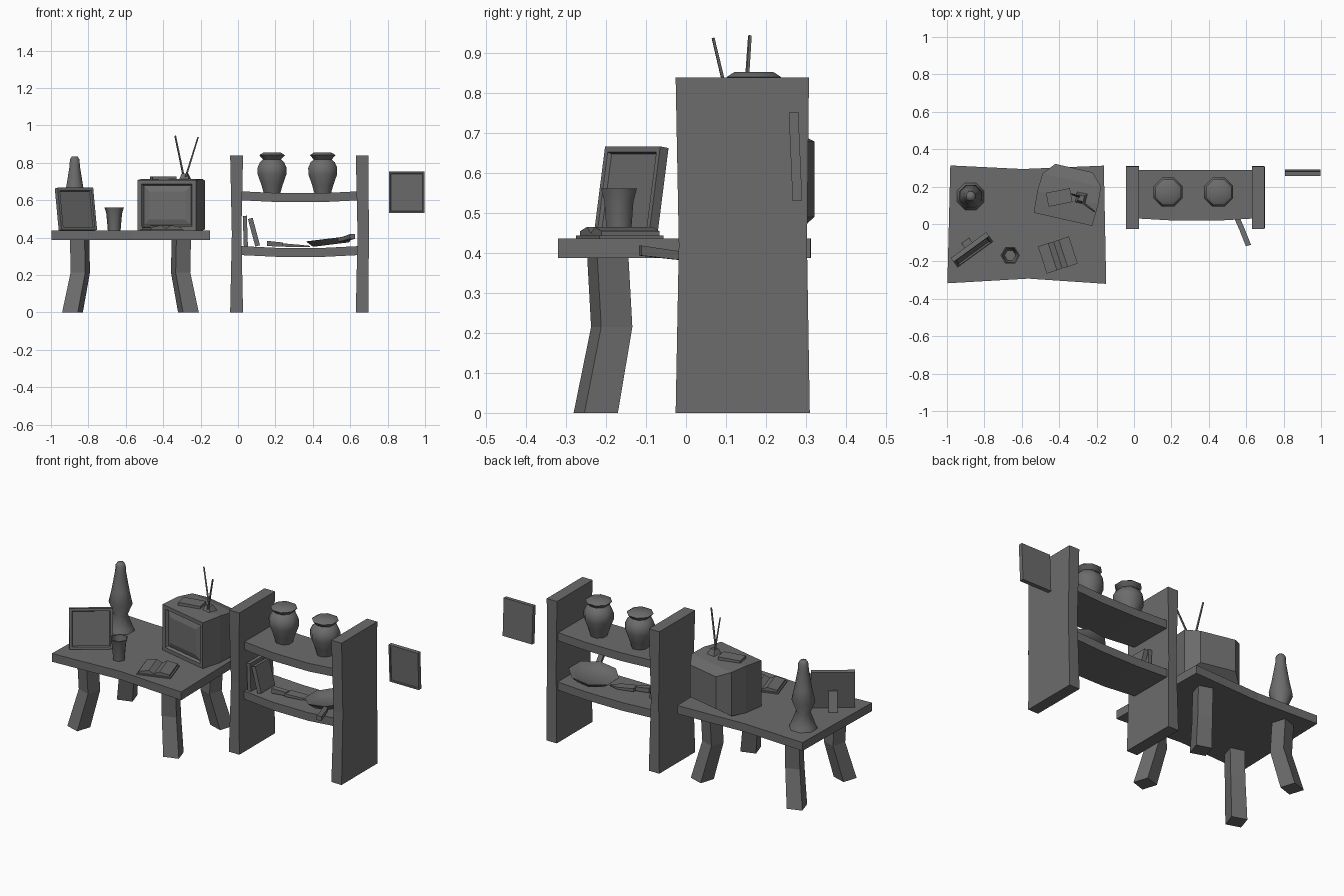
import bpy, bmesh
from math import sin, cos, pi, radians
from mathutils import Matrix, Vector

if "Cube" in bpy.data.objects:
    bpy.data.objects.remove(bpy.data.objects["Cube"])

dark = bpy.data.materials.new("dark_grey")
dark.diffuse_color = (0.15, 0.15, 0.15, 1)
dark.use_nodes = True
dark.node_tree.nodes["Principled BSDF"].inputs["Base Color"].default_value = dark.diffuse_color


def place(loc, rz=0, rx=0, ry=0):
    return (Matrix.Translation(loc) @ Matrix.Rotation(radians(rz), 4, 'Z')
            @ Matrix.Rotation(radians(ry), 4, 'Y') @ Matrix.Rotation(radians(rx), 4, 'X'))


def loft(name, rings, m=Matrix(), insets=None, smooth=0):
    """Skin a list of equal-length rings, cap the ends, optionally inset the face looking a given way."""
    bm = bmesh.new()
    vs = [[bm.verts.new(p) for p in r] for r in rings]
    n = len(rings[0])
    for a, b in zip(vs, vs[1:]):
        for i in range(n):
            bm.faces.new((a[i], a[(i + 1) % n], b[(i + 1) % n], b[i]))
    bm.faces.new(vs[0][::-1])
    bm.faces.new(vs[-1])
    bmesh.ops.recalc_face_normals(bm, faces=bm.faces)
    if insets:
        look, steps = insets
        face = max(bm.faces, key=lambda f: f.normal.dot(Vector(look)))
        for thick, depth in steps:
            bmesh.ops.inset_region(bm, faces=[face], thickness=thick, use_even_offset=True)
            for v in face.verts:
                v.co += Vector(look) * depth
    bm.transform(m)
    me = bpy.data.meshes.new(name)
    bm.to_mesh(me)
    bm.free()
    me.materials.append(dark)
    ob = bpy.data.objects.new(name, me)
    bpy.context.collection.objects.link(ob)
    if smooth:
        bpy.ops.object.select_all(action='DESELECT')
        ob.select_set(True)
        bpy.context.view_layer.objects.active = ob
        bpy.ops.object.shade_smooth_by_angle(angle=radians(smooth))
    return ob


def rect_z(x0, x1, y0, y1, z):
    return [(x0, y0, z), (x1, y0, z), (x1, y1, z), (x0, y1, z)]


def rect_x(x, y0, y1, z0, z1):
    return [(x, y0, z0), (x, y1, z0), (x, y1, z1), (x, y0, z1)]


def rect_y(y, x0, x1, z0, z1):
    return [(x0, y, z0), (x1, y, z0), (x1, y, z1), (x0, y, z1)]


def box(name, sx, sy, sz, m, insets=None):
    """Box standing on its local z = 0."""
    return loft(name, [rect_z(-sx / 2, sx / 2, -sy / 2, sy / 2, z) for z in (0, sz)], m, insets)


def lathe(name, profile, n, m, turn=0.0):
    """Turned part, smooth round the body with sharp rims."""
    return loft(name, [[(r * cos(2 * pi * (i + turn) / n), r * sin(2 * pi * (i + turn) / n), z)
                        for i in range(n)] for r, z in profile], m, smooth=62)


def rod(name, a, b, r, n=4):
    a, b = Vector(a), Vector(b)
    m = Matrix.Translation(a) @ (b - a).to_track_quat('Z', 'Y').to_matrix().to_4x4()
    return lathe(name, [(r, 0), (r * 0.8, (b - a).length)], n, m)


# Table top with slightly pinched long sides and a skewed outline
loft("table_top", [[(x + s * y, y, z) for x, y, z in rect_x(x, y0, y1, 0.388, 0.437)]
                   for x, y0, y1, s in ((-0.99, -0.317, 0.313, 0.025), (-0.58, -0.292, 0.294, -0.05),
                                        (-0.155, -0.32, 0.312, -0.02))])

# Four crooked legs, mirrored about the table centre
for sx in (-1, 1):
    for sy in (-1, 1):
        rings = []
        for ox, oy, h, z in ((0.272, 0.196, 0.041, 0.395), (0.268, 0.186, 0.041, 0.215), (0.31, 0.226, 0.044, 0)):
            c = Vector((-0.575 + sx * ox, sy * oy, z))
            rings.append([c + Matrix.Rotation(radians(18) * -sx * sy, 3, 'Z') @ Vector(p)
                          for p in rect_z(-h, h, -h, h, 0)])
        loft("table_leg", rings)

# Shelf unit: two waisted side panels and two sagging boards
for name, ends, mid in (("shelf_side_left", (-0.042, 0.027), (-0.033, 0.018)),
                        ("shelf_side_right", (0.63, 0.697), (0.639, 0.70))):
    loft(name, [rect_z(*ends, -0.026, 0.31, 0), rect_z(*mid, -0.018, 0.303, 0.42),
                rect_z(*ends, -0.026, 0.308, 0.84)])
for name, z in (("upper_shelf", 0.60), ("lower_shelf", 0.307)):
    loft(name, [rect_x(x, y0, 0.29, z - d, z + 0.048 - d) for x, y0, d in
                ((0.01, 0.03, 0), (0.22, 0.018, 0.01), (0.45, 0.018, 0.01), (0.65, 0.03, 0))])

# Pair of vases with lens-shaped rims
for x in (0.182, 0.453):
    lathe("vase", [(0.048, 0), (0.062, 0.045), (0.083, 0.10), (0.084, 0.135), (0.07, 0.165), (0.052, 0.18),
                   (0.074, 0.203), (0.052, 0.216)], 8, place((x, 0.17, 0.638)), 0.5)

# Books on the lower shelf
box("upright_book", 0.022, 0.13, 0.165, place((0.042, 0.11, 0.352), ry=-2))
box("leaning_book", 0.026, 0.13, 0.152, place((0.105, 0.115, 0.356), ry=-15))

# Flat knife: handle and tapering blade
loft("knife_handle", [rect_x(0.155, 0.09, 0.125, 0.355, 0.383), rect_x(0.24, 0.11, 0.14, 0.352, 0.374)])
loft("knife_blade", [rect_x(0.235, 0.10, 0.155, 0.352, 0.37), rect_x(0.33, 0.12, 0.175, 0.349, 0.362),
                     rect_x(0.385, 0.15, 0.16, 0.349, 0.356)])

# Frying pan, tilted up on the right, with its handle past the shelf edge
lathe("frying_pan", [(0.105, 0), (0.14, 0.032), (0.134, 0.033), (0.10, 0.014)], 8,
      place((0.497, 0.158, 0.363), ry=-7), 0.5)
loft("pan_handle", [[(x - 0.014, y, z), (x + 0.014, y + 0.006, z), (x + 0.014, y + 0.006, z + h),
                     (x - 0.014, y, z + h)] for x, y, z, h in
                    ((0.548, 0.035, 0.378, 0.02), (0.577, -0.03, 0.384, 0.022), (0.612, -0.118, 0.394, 0.025))])

# Hanging picture
box("hanging_picture", 0.192, 0.024, 0.222, place((0.902, 0.279, 0.531), rx=2.5),
    ((0, -1, 0), ((0.009, 0), (0.002, -0.005))))

# Lava lamp
lathe("lava_lamp", [(0.078, 0), (0.07, 0.02), (0.04, 0.095), (0.066, 0.158), (0.05, 0.23), (0.03, 0.345),
                    (0.028, 0.38), (0.017, 0.397)], 8, place((-0.873, 0.148, 0.437)), 0.5)

# Standing picture frame with prop
frame = place((-0.856, -0.152, 0.44), rz=36)
box("picture_frame", 0.235, 0.026, 0.228, frame @ Matrix.Rotation(radians(-9), 4, 'X'),
    ((0, -1, 0), ((0.014, 0), (0.004, -0.01))))
loft("frame_prop", [rect_z(-0.025, 0.025, 0.06, 0.078, 0), rect_z(-0.025, 0.025, 0.02, 0.04, 0.11)], frame)

# Hollow drinking cup
lathe("cup", [(0.034, 0), (0.042, 0.092), (0.052, 0.125), (0.045, 0.125), (0.03, 0.012)], 6,
      place((-0.662, -0.168, 0.437)))

# Open book: cover and two curved page halves
book = place((-0.407, -0.166, 0.436), rz=18)
box("book_cover", 0.19, 0.168, 0.008, book)
for s in (-1, 1):
    loft("book_pages", [rect_x(s * x, -0.076, 0.076, 0.006, z) for x, z in
                        ((0.0, 0.014), (0.03, 0.03), (0.087, 0.019))], book)

# Television: tapered body with a recessed, bulging screen
tv = place((-0.38, 0.025, 0), rz=-12.7)
loft("television", [rect_y(0, -0.16, 0.16, 0.437, 0.708), rect_y(0.12, -0.167, 0.167, 0.437, 0.714),
                    rect_y(0.215, -0.16, 0.16, 0.445, 0.705), rect_y(0.28, -0.105, 0.1, 0.49, 0.68)],
     tv, ((0, -1, 0), ((0.022, 0), (0.008, -0.014), (0.03, 0.01))))

# Flat case and aerial on the television
box("top_case", 0.13, 0.075, 0.022, place((-0.40, 0.142, 0.706), rz=11))
loft("aerial_base", [rect_z(-h, h, -h, h, z) for h, z in ((0.034, 0.70), (0.026, 0.715), (0.015, 0.742))],
     place((-0.283, 0.138, 0), rz=-12))
rod("aerial_left", (-0.289, 0.145, 0.72), (-0.336, 0.16, 0.945), 0.006)
rod("aerial_right", (-0.281, 0.12, 0.72), (-0.213, 0.068, 0.938), 0.006)
